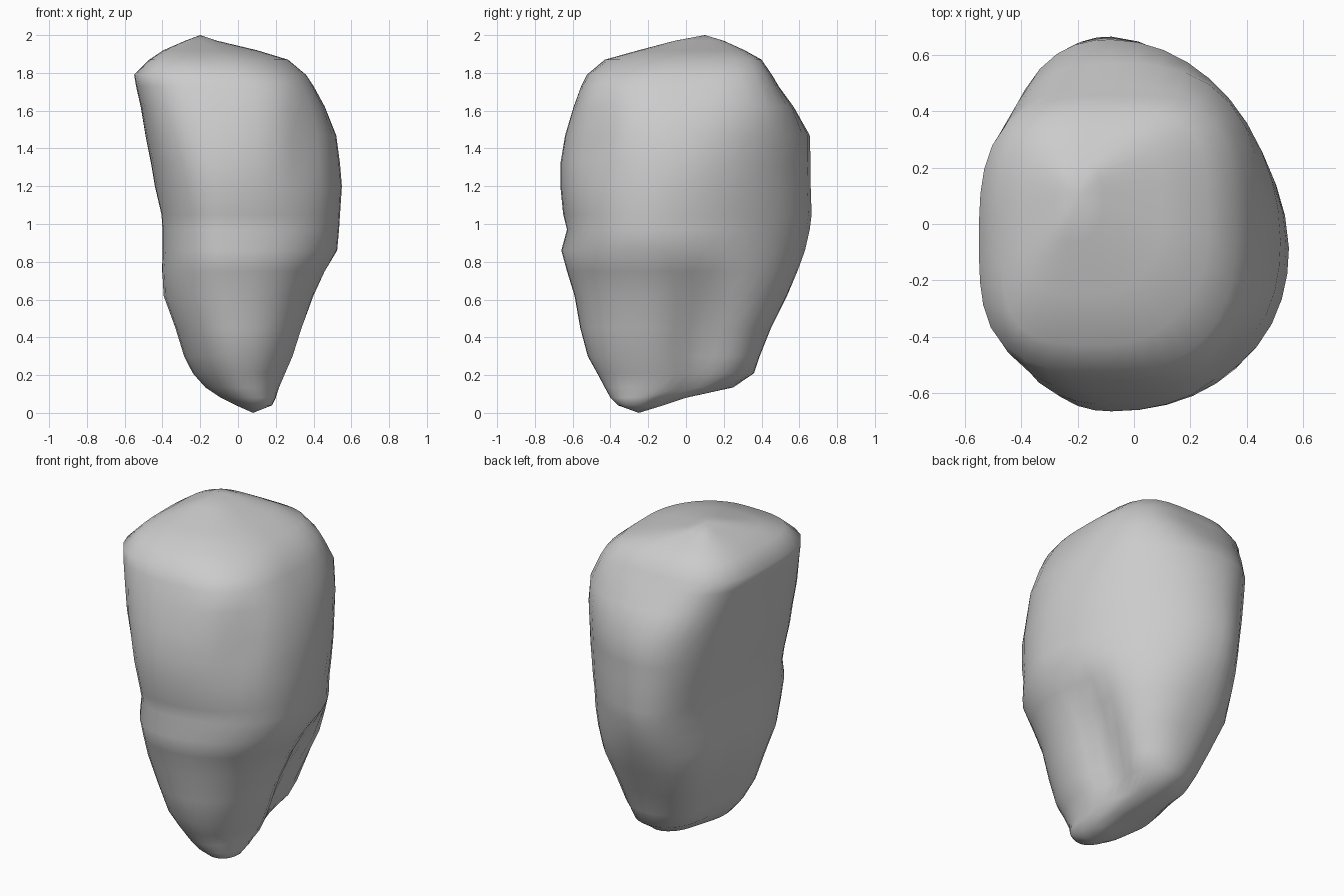
import bpy, bmesh, math

cube = bpy.data.objects.get("Cube")
if cube:
    bpy.data.objects.remove(cube, do_unlink=True)

# One plain grey stone material
STONE = (0.6, 0.6, 0.6, 1.0)
mat = bpy.data.materials.new("stone grey")
mat.use_nodes = True
mat.diffuse_color = STONE
bsdf = mat.node_tree.nodes["Principled BSDF"]
bsdf.inputs["Base Color"].default_value = STONE
bsdf.inputs["Roughness"].default_value = 0.8

# Horizontal sections: z, x min, x max, y min, y max
SECTIONS = [
    (0.04, -0.01, 0.18, -0.36, -0.12),
    (0.08, -0.09, 0.20, -0.40, 0.00),
    (0.135, -0.18, 0.225, -0.43, 0.25),
    (0.21, -0.25, 0.26, -0.47, 0.36),
    (0.30, -0.295, 0.30, -0.52, 0.39),
    (0.45, -0.34, 0.35, -0.56, 0.45),
    (0.62, -0.40, 0.41, -0.59, 0.535),
    (0.75, -0.405, 0.465, -0.63, 0.59),
    (0.86, -0.40, 0.525, -0.66, 0.63),
    (0.97, -0.40, 0.535, -0.63, 0.655),
    (1.05, -0.405, 0.54, -0.65, 0.665),
    (1.20, -0.44, 0.55, -0.665, 0.66),
    (1.32, -0.46, 0.54, -0.665, 0.66),
    (1.47, -0.49, 0.52, -0.64, 0.655),
    (1.62, -0.515, 0.46, -0.595, 0.57),
    (1.73, -0.54, 0.40, -0.555, 0.49),
    (1.79, -0.55, 0.36, -0.525, 0.455),
    (1.87, -0.47, 0.265, -0.43, 0.40),
    (1.92, -0.395, 0.10, -0.25, 0.31),
    (1.97, -0.28, -0.11, -0.06, 0.20),
]
# Corner squareness by height, keyed by (left half, back half)
CORNERS = {
    (True, True): [(0.13, 1.5), (0.25, 2.3), (0.6, 2.3), (0.88, 1.75), (1.2, 1.75),
                   (1.45, 1.85), (1.85, 4.0)],
    (False, True): [(0.13, 2.0), (0.45, 2.6), (0.9, 2.6), (1.5, 2.4), (1.85, 3.2)],
    (False, False): [(0.1, 1.8), (0.6, 2.1), (1.0, 2.0), (1.35, 2.3), (1.78, 3.2),
                     (1.9, 4.0)],
    (True, False): [(0.1, 2.4), (0.8, 2.2), (1.4, 2.1), (1.73, 2.7), (1.87, 2.0)],
}
SIDES = 40
BOTTOM = (0.08, -0.25, 0.0)
TOP = (-0.2, 0.1, 2.0)


def clamp(v):
    return max(0.0, min(1.0, v))


def bell(v, centre, width):
    return math.exp(-((v - centre) / width) ** 2)


def interpolate(keys, z):
    value = keys[0][1]
    for (z0, v0), (z1, v1) in zip(keys, keys[1:]):
        value += (v1 - v0) * clamp((z - z0) / (z1 - z0))
    return value


def section_point(sec, a):
    """Point on an off-centre rounded section with varying corners."""
    z, x0, x1, y0, y1 = sec
    # The body's ridges sit off the middle of each section
    w = clamp((z - 0.2) / 0.7) * clamp((1.97 - z) / 0.2)
    ridge_y = -0.06 - 0.07 * bell(z, 0.95, 0.25)
    cx = (x0 + x1) / 2 * (1 - w) - 0.08 * w
    cy = (y0 + y1) / 2 * (1 - w) + ridge_y * w
    c, s = math.cos(a), math.sin(a)
    power = interpolate(CORNERS[c > 0, s > 0], z)
    r = (abs(c) ** power + abs(s) ** power) ** (-1 / power)
    x = cx + (x1 - cx if c > 0 else cx - x0) * r * c
    y = cy + (y1 - cy if s > 0 else cy - y0) * r * s
    # Groove between the front and back roots, deeper on the left
    if z > 0.1:
        depth = 0.30 if c > 0 else 0.15
        groove = depth * clamp((0.85 - z) / 0.5) * bell(y, 0.08, 0.15)
        x = cx + (x - cx) * (1 - groove)
    # Shallow hollow down the front left of the crown
    if s < 0:
        y += 0.04 * bell(x, 0.36, 0.08) * bell(z, 1.48, 0.22)
    return x, y, z


# Loft the sections into a closed shell
bm = bmesh.new()
rings = [[bm.verts.new(section_point(sec, 2 * math.pi * i / SIDES))
          for i in range(SIDES)] for sec in SECTIONS]
for lower, upper in zip(rings, rings[1:]):
    for i in range(SIDES):
        j = (i + 1) % SIDES
        bm.faces.new((lower[i], lower[j], upper[j], upper[i]))
bottom, top = bm.verts.new(BOTTOM), bm.verts.new(TOP)
for i in range(SIDES):
    j = (i + 1) % SIDES
    bm.faces.new((bottom, rings[0][j], rings[0][i]))
    bm.faces.new((top, rings[-1][i], rings[-1][j]))
for face in bm.faces:
    face.smooth = True
bmesh.ops.recalc_face_normals(bm, faces=bm.faces)

mesh = bpy.data.meshes.new("boulder")
bm.to_mesh(mesh)
bm.free()
mesh.materials.append(mat)
boulder = bpy.data.objects.new("boulder", mesh)
bpy.context.collection.objects.link(boulder)
